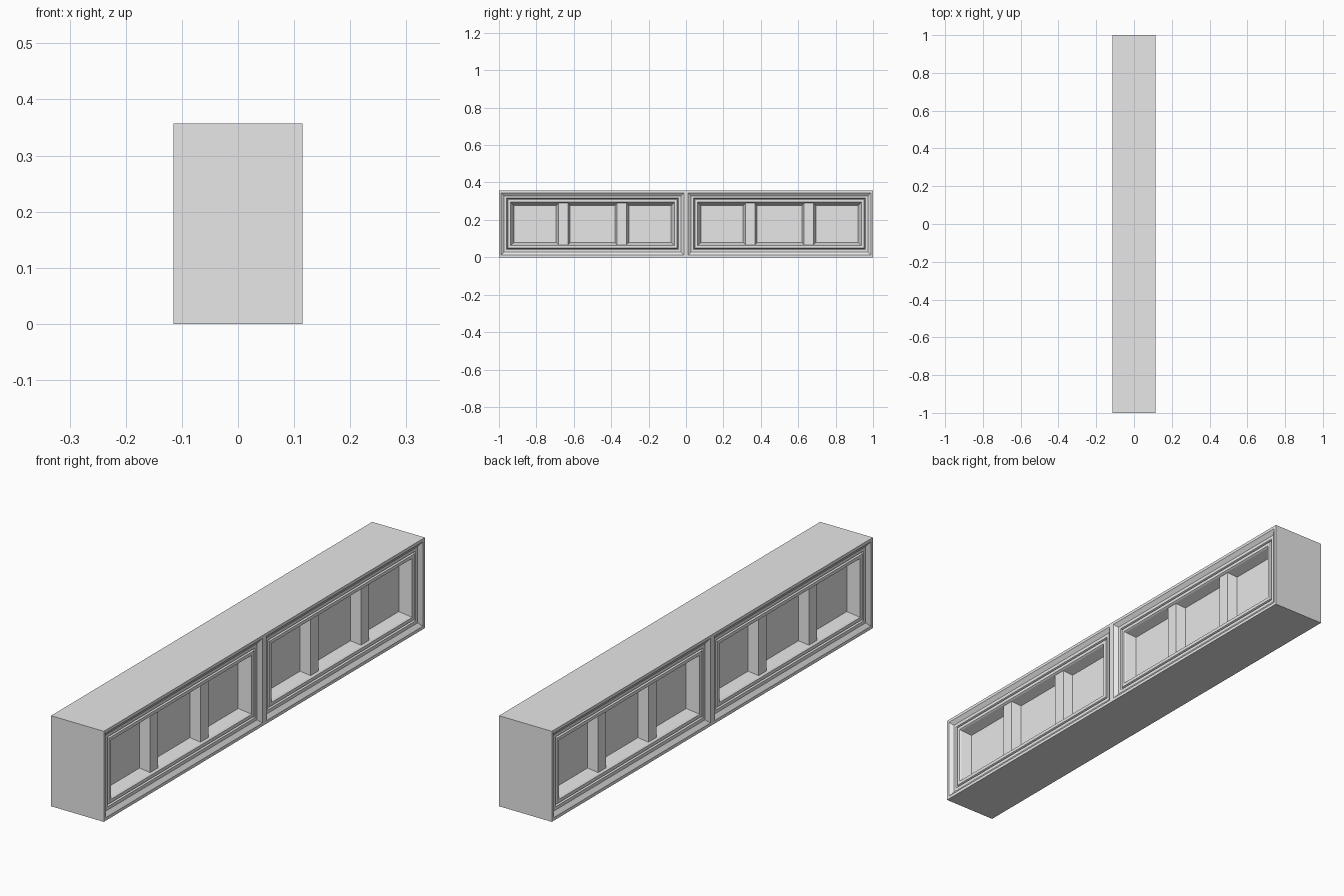
import bpy
import bmesh

cube = bpy.data.objects.get("Cube")
if cube:
    bpy.data.objects.remove(cube)

HALF_W, HALF_L, HEIGHT = 0.115, 1.0, 0.357

grey = bpy.data.materials.new("light grey")
grey.use_nodes = True
grey.diffuse_color = (0.8, 0.8, 0.8, 1)
grey.node_tree.nodes["Principled BSDF"].inputs["Base Color"].default_value = grey.diffuse_color


def finish(bm, name):
    bmesh.ops.remove_doubles(bm, verts=bm.verts, dist=0.0001)
    bmesh.ops.recalc_face_normals(bm, faces=bm.faces)
    mesh = bpy.data.meshes.new(name)
    bm.to_mesh(mesh)
    bm.free()
    mesh.materials.append(grey)
    obj = bpy.data.objects.new(name, mesh)
    bpy.context.collection.objects.link(obj)
    return obj


def rect(bm, side, y0, y1, z0, z1, depth):
    """Rectangle facing sideways, sunk by depth below the side surface."""
    x = side * (HALF_W - depth)
    return [bm.verts.new((x, y, z)) for y, z in ((y0, z0), (y1, z0), (y1, z1), (y0, z1))]


def bridge(bm, a, b):
    for i in range(4):
        j = (i + 1) % 4
        bm.faces.new((a[i], a[j], b[j], b[i]))


# Frame moulding: (inset from panel edge, depth)
MOULDING = [(0, 0), (0.012, 0), (0.028, 0.012), (0.041, 0.012), (0.045, 0.02),
            (0.049, 0.012), (0.062, 0.012), (0.066, 0.018), (0.08, 0.058)]

# Body: plain ends, top and bottom, with two sunken moulded panels per long side
bm = bmesh.new()
for side in (-1, 1):
    for start in (-HALF_L, 0):
        rings = [rect(bm, side, start + i, start + HALF_L - i, i, HEIGHT - i, d)
                 for i, d in MOULDING]
        for outer, inner in zip(rings, rings[1:]):
            bridge(bm, outer, inner)
        bm.faces.new(rings[-1])
for z in (0, HEIGHT):
    for start in (-HALF_L, 0):
        bm.faces.new([bm.verts.new((x, y, z)) for x, y in (
            (-HALF_W, start), (HALF_W, start), (HALF_W, start + HALF_L), (-HALF_W, start + HALF_L))])
for y in (-HALF_L, HALF_L):
    bm.faces.new([bm.verts.new((x, y, z)) for x, z in (
        (-HALF_W, 0), (HALF_W, 0), (HALF_W, HEIGHT), (-HALF_W, HEIGHT))])
finish(bm, "panelled_body")

# Mullions: tapered uprights splitting each panel into three
for side, side_name in ((-1, "right"), (1, "left")):
    bm = bmesh.new()
    for centre in (-0.5, 0.5):
        for offset in (-0.157, 0.157):
            y = centre + offset
            back = rect(bm, side, y - 0.038, y + 0.038, 0.078, HEIGHT - 0.078, 0.059)
            front = rect(bm, side, y - 0.025, y + 0.025, 0.067, HEIGHT - 0.067, 0.021)
            bridge(bm, back, front)
            bm.faces.new(front)
            bm.faces.new(back)
    finish(bm, side_name + "_mullions")
